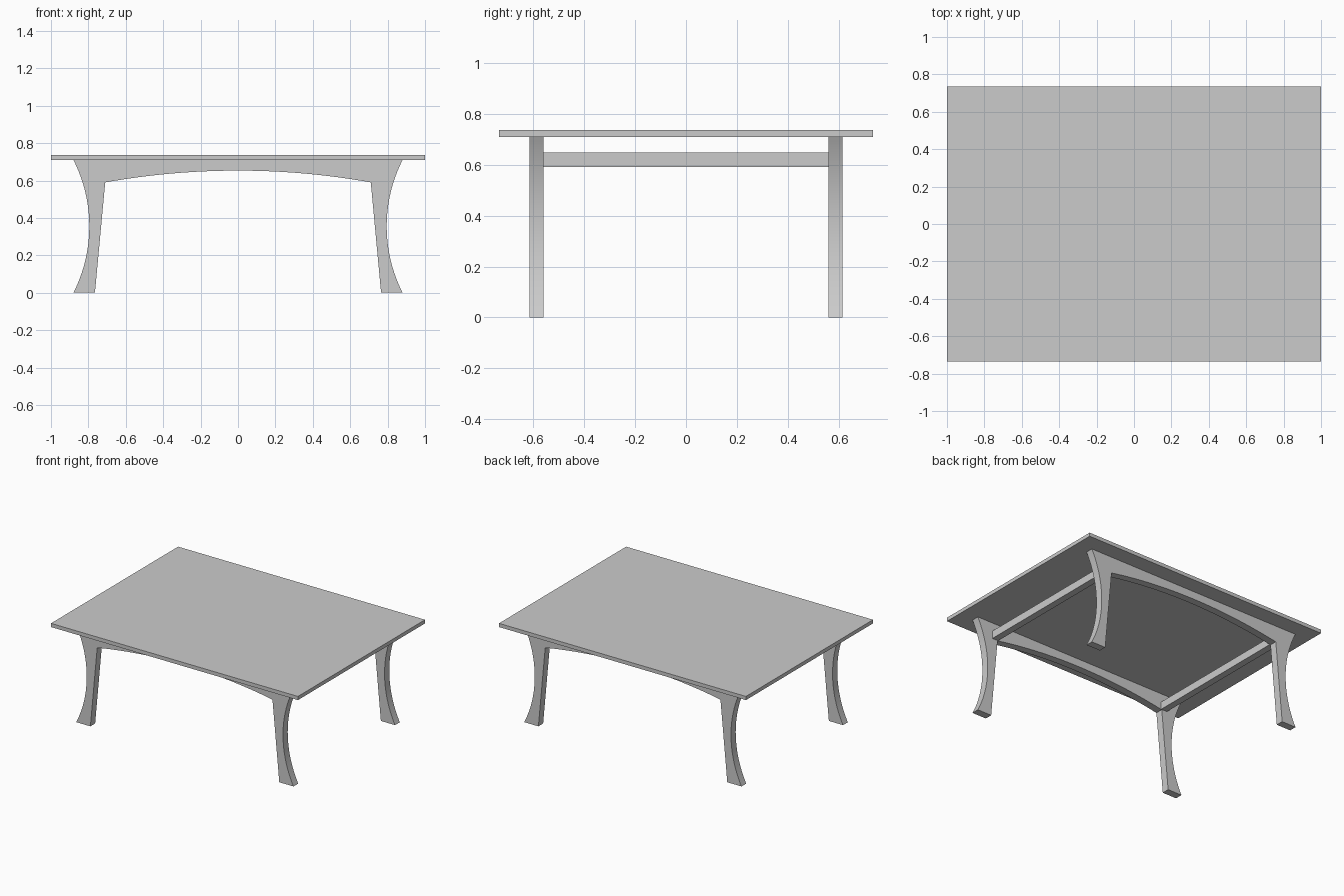
import bpy
import math

cube = bpy.data.objects.get("Cube")
if cube:
    bpy.data.objects.remove(cube, do_unlink=True)

grey = bpy.data.materials.new("plain grey")
grey.use_nodes = True
colour = (0.6, 0.6, 0.6, 1)
grey.diffuse_color = colour
grey.node_tree.nodes["Principled BSDF"].inputs["Base Color"].default_value = colour

TOP_UNDERSIDE = 0.71


def box(name, low, high):
    """Box between two opposite corners."""
    bpy.ops.mesh.primitive_cube_add(size=1, location=[(a + b) / 2 for a, b in zip(low, high)])
    ob = bpy.context.object
    ob.name = name
    ob.scale = [b - a for a, b in zip(low, high)]
    bpy.ops.object.transform_apply(location=False, rotation=False, scale=True)
    ob.data.materials.append(grey)
    return ob


def arc(start, end, sag, steps):
    """Circular arc between two points, bulging to the left of the chord by sag."""
    (x0, z0), (x1, z1) = start, end
    chord = math.hypot(x1 - x0, z1 - z0)
    ux, uz = (x1 - x0) / chord, (z1 - z0) / chord
    radius = (chord ** 2 / 4 + sag ** 2) / (2 * sag)
    half = math.asin(chord / 2 / radius)
    points = []
    for i in range(steps + 1):
        a = half * (2 * i / steps - 1)
        along = chord / 2 + radius * math.sin(a)
        out = sag - radius * (1 - math.cos(a))
        points.append((x0 + ux * along - uz * out, z0 + uz * along + ux * out))
    return points


def leg_frame(name, y_front, y_back):
    """Two curved legs and the arched apron, cut from one board."""
    outer = arc((0.88, 0), (0.88, TOP_UNDERSIDE), 0.085, 32)
    arch = arc((-0.71, 0.59), (0.71, 0.59), 0.063, 40)
    mirrored = [(-x, z) for x, z in reversed(outer)]
    profile = arch + [(0.765, 0)] + outer + mirrored + [(-0.765, 0)]
    n = len(profile)
    verts = [(x, y, z) for y in (y_front, y_back) for x, z in profile]
    faces = [tuple(range(n)), tuple(reversed(range(n, 2 * n)))]
    faces += [(i, i + n, (i + 1) % n + n, (i + 1) % n) for i in range(n)]
    mesh = bpy.data.meshes.new(name)
    mesh.from_pydata(verts, [], faces)
    mesh.materials.append(grey)
    ob = bpy.data.objects.new(name, mesh)
    bpy.context.collection.objects.link(ob)
    # Consistent outward normals
    bpy.ops.object.select_all(action='DESELECT')
    ob.select_set(True)
    bpy.context.view_layer.objects.active = ob
    bpy.ops.object.mode_set(mode='EDIT')
    bpy.ops.mesh.select_all(action='SELECT')
    bpy.ops.mesh.normals_make_consistent(inside=False)
    bpy.ops.object.mode_set(mode='OBJECT')
    bpy.ops.object.shade_smooth_by_angle(angle=math.radians(30))


# Table top
box("table_top", (-1, -0.735, TOP_UNDERSIDE), (1, 0.735, 0.737))

# Leg frames at the front and back
leg_frame("front_leg_frame", -0.615, -0.56)
leg_frame("back_leg_frame", 0.56, 0.615)

# Rails joining the two frames
box("left_rail", (0.705, -0.56, 0.592), (0.755, 0.56, 0.648))
box("right_rail", (-0.755, -0.56, 0.592), (-0.705, 0.56, 0.648))
